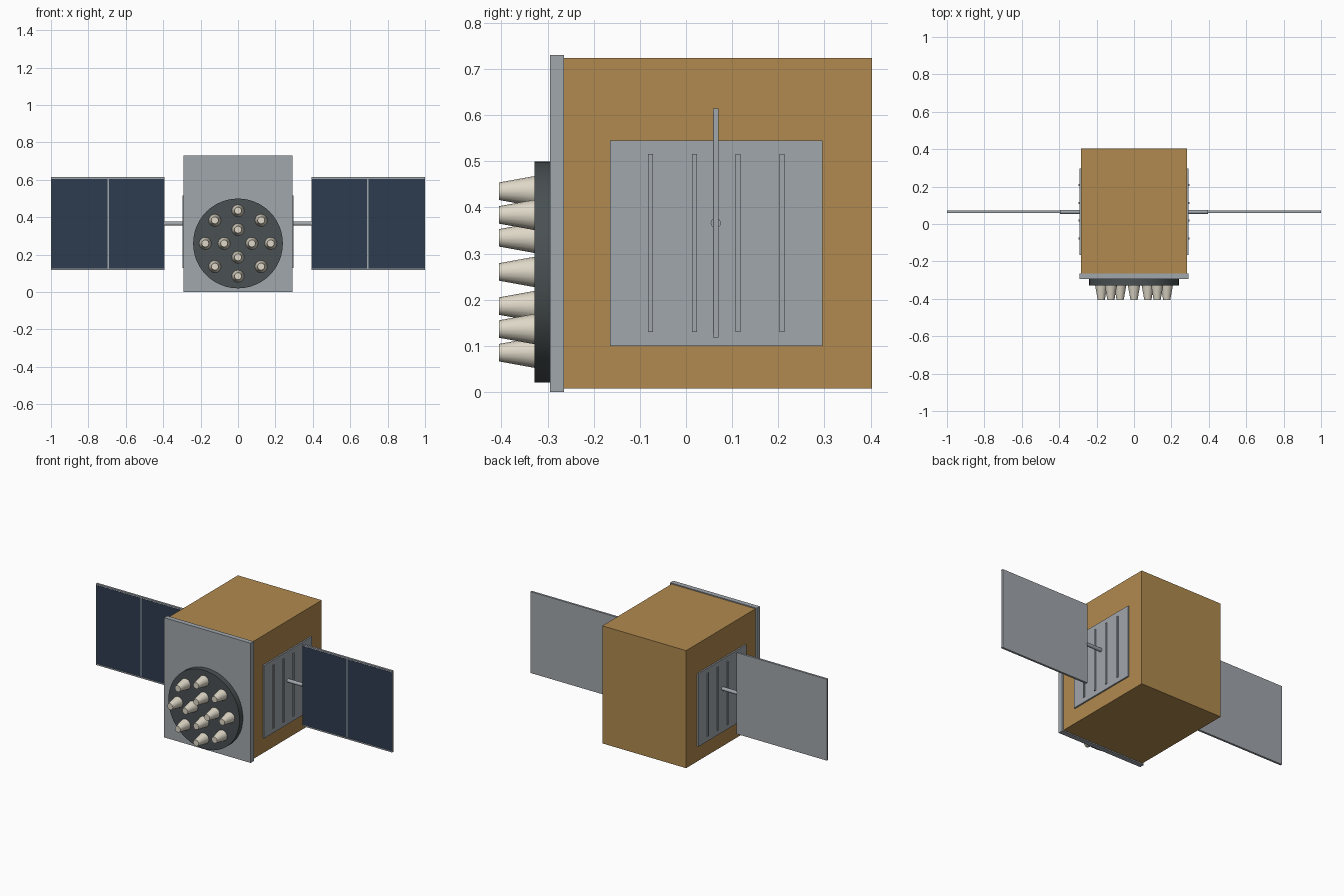
import bpy
import math

cube = bpy.data.objects.get("Cube")
if cube:
    bpy.data.objects.remove(cube, do_unlink=True)


def material(name, rgb):
    m = bpy.data.materials.new(name)
    m.use_nodes = True
    m.diffuse_color = (*rgb, 1)
    m.node_tree.nodes["Principled BSDF"].inputs["Base Color"].default_value = (*rgb, 1)
    return m


gold = material("gold_foil", (0.44, 0.255, 0.077))
grey = material("light_grey_metal", (0.355, 0.385, 0.415))
navy = material("navy_cells", (0.027, 0.045, 0.078))
dark = material("dark_grey", (0.068, 0.082, 0.086))
cream = material("cream_horns", (0.73, 0.68, 0.57))


def box(name, x, y, z, mat):
    """Box spanning the (low, high) ranges on each axis."""
    bpy.ops.mesh.primitive_cube_add(size=1, location=[sum(r) / 2 for r in (x, y, z)])
    ob = bpy.context.object
    ob.name = name
    ob.scale = [abs(r[1] - r[0]) for r in (x, y, z)]
    bpy.ops.object.transform_apply(location=False, rotation=False, scale=True)
    ob.data.materials.append(mat)
    return ob


def cone(name, r1, r2, depth, loc, rot, sides, mat):
    bpy.ops.mesh.primitive_cone_add(vertices=sides, radius1=r1, radius2=r2,
                                    depth=depth, location=loc, rotation=rot)
    ob = bpy.context.object
    ob.name = name
    ob.data.materials.append(mat)
    bpy.ops.object.shade_smooth_by_angle(angle=math.radians(40))
    return ob


# Main body and front plate
box("body", (-0.283, 0.283), (-0.265, 0.403), (0.007, 0.724), gold)
box("front_plate", (-0.292, 0.292), (-0.295, -0.265), (0, 0.73), grey)

# Antenna disc with two rings of feed horns
to_front = (math.pi / 2, 0, 0)
disc_z = 0.26
cone("antenna_disc", 0.24, 0.24, 0.033, (0, -0.3115, disc_z), to_front, 48, dark)
for ring, count, radius in (("outer", 8, 0.175), ("inner", 4, 0.074)):
    for i in range(count):
        a = math.tau * i / count
        loc = (radius * math.cos(a), -0.3665, disc_z + radius * math.sin(a))
        cone(f"{ring}_horn_{i + 1}", 0.033, 0.019, 0.077, loc, to_front, 16, cream)

# Side equipment, mirrored left and right
wing_y, wing_z = 0.0645, 0.366
for side, s in (("left", 1), ("right", -1)):
    # Radiator with raised ribs
    box(f"{side}_radiator", (s * 0.28, s * 0.292), (-0.165, 0.296), (0.1, 0.545), grey)
    for i in range(4):
        y = -0.077 + 0.095 * i
        box(f"{side}_radiator_rib_{i + 1}", (s * 0.29, s * 0.297),
            (y - 0.0055, y + 0.0055), (0.13, 0.516), grey)
    # Boom and solar wing
    cone(f"{side}_boom", 0.011, 0.011, 0.115, (s * 0.3375, wing_y, wing_z),
         (0, math.pi / 2, 0), 16, grey)
    box(f"{side}_wing_panel", (s * 0.392, s), (0.06, 0.071), (0.121, 0.611), grey)
    for end, z in (("bottom", 0.122), ("top", 0.610)):
        box(f"{side}_wing_{end}_rail", (s * 0.392, s), (0.058, 0.071),
            (z - 0.004, z + 0.004), grey)
    for part, x0, x1 in (("inner", 0.395, 0.691), ("outer", 0.699, 0.997)):
        box(f"{side}_{part}_cells", (s * x0, s * x1), (0.0585, 0.0605),
            (0.127, 0.605), navy)
